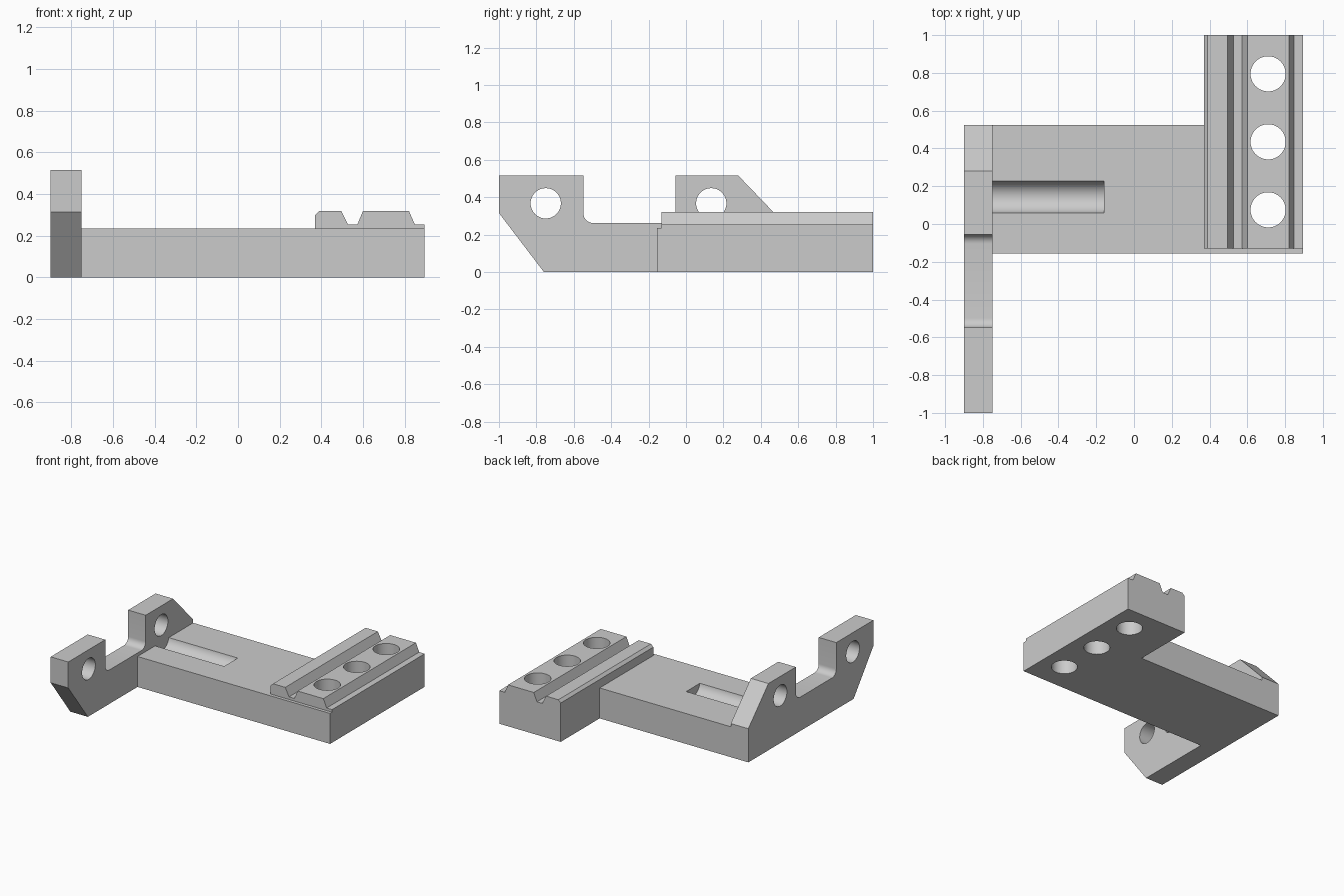
import bpy, bmesh, math
from mathutils import Vector

if "Cube" in bpy.data.objects:
    bpy.data.objects.remove(bpy.data.objects["Cube"], do_unlink=True)

grey = bpy.data.materials.new("plain_grey")
grey.use_nodes = True
colour = (0.6, 0.6, 0.6, 1)
grey.diffuse_color = colour
grey.node_tree.nodes["Principled BSDF"].inputs["Base Color"].default_value = colour


def prism(name, outline, axis, start, end):
    """Extrude a 2D outline along an axis (outline uses the other two axes in order)."""
    bm = bmesh.new()
    verts = []
    for p in outline:
        co = list(p)
        co.insert(axis, start)
        verts.append(bm.verts.new(co))
    face = bm.faces.new(verts)
    out = bmesh.ops.extrude_face_region(bm, geom=[face])
    move = Vector((0, 0, 0))
    move[axis] = end - start
    bmesh.ops.translate(bm, vec=move, verts=[v for v in out["geom"] if isinstance(v, bmesh.types.BMVert)])
    bmesh.ops.recalc_face_normals(bm, faces=bm.faces)
    mesh = bpy.data.meshes.new(name)
    bm.to_mesh(mesh)
    bm.free()
    mesh.materials.append(grey)
    ob = bpy.data.objects.new(name, mesh)
    bpy.context.collection.objects.link(ob)
    return ob


def arc(cx, cy, r, a0, a1, n):
    angles = [math.radians(a0 + (a1 - a0) * i / n) for i in range(n + 1)]
    return [(cx + r * math.cos(a), cy + r * math.sin(a)) for a in angles]


def drill(ob, centre, r, axis, start, end):
    """Cut a round bore and discard the cutter."""
    cutter = prism("bore_cutter", arc(*centre, r, 0, 360, 48)[:-1], axis, start, end)
    cutter.hide_render = True
    mod = ob.modifiers.new("bore", "BOOLEAN")
    mod.operation = "DIFFERENCE"
    mod.solver = "EXACT"
    mod.object = cutter
    bpy.context.view_layer.objects.active = ob
    bpy.ops.object.modifier_apply(modifier=mod.name)
    bpy.data.objects.remove(cutter, do_unlink=True)


LEFT, RIGHT, FRONT, DECK = -0.75, 0.895, -0.155, 0.235
RAIL_X, FILLET = 0.37, 0.05

# L-shaped base slab
base = prism("base_slab", [(LEFT, FRONT), (RIGHT, FRONT), (RIGHT, 1), (RAIL_X, 1),
                           (RAIL_X, 0.525), (LEFT, 0.525)], 2, 0, DECK)

# Grooved rail on top of the slab
rail = prism("grooved_rail", [(RAIL_X, DECK), (RAIL_X, 0.3), (0.39, 0.32), (0.495, 0.32),
                              (0.527, 0.255), (0.573, 0.255), (0.6, 0.32), (0.82, 0.32),
                              (0.848, 0.255), (RIGHT, 0.255), (RIGHT, DECK)], 1, -0.13, 1)

# Upright side plate with two lugs and a filleted gap
profile = [(-0.76, 0), (-1, 0.315), (-1, 0.515), (-0.548, 0.515)]
profile += arc(-0.548 + FILLET, 0.262 + FILLET, FILLET, 180, 270, 8)
profile += arc(-0.055 - FILLET, 0.262 + FILLET, FILLET, 270, 360, 8)
profile += [(-0.055, 0.515), (0.28, 0.515), (0.525, 0.26), (0.525, 0)]
plate = prism("side_plate", profile, 0, -0.9, LEFT)

# Vertical mounting holes through rail and slab
for y in (0.075, 0.435, 0.795):
    for part in (base, rail):
        drill(part, (0.71, y), 0.093, 2, -0.1, 0.5)

# Pin holes in the lugs, and the round channel in the slab
for y in (-0.75, 0.135):
    drill(plate, (y, 0.367), 0.081, 0, -1, -0.6)
drill(base, (0.143, 0.25), 0.085, 0, -0.8, -0.16)

for ob in (base, rail, plate):
    bpy.ops.object.select_all(action="DESELECT")
    ob.select_set(True)
    bpy.context.view_layer.objects.active = ob
    bpy.ops.object.shade_smooth_by_angle(angle=math.radians(25))
